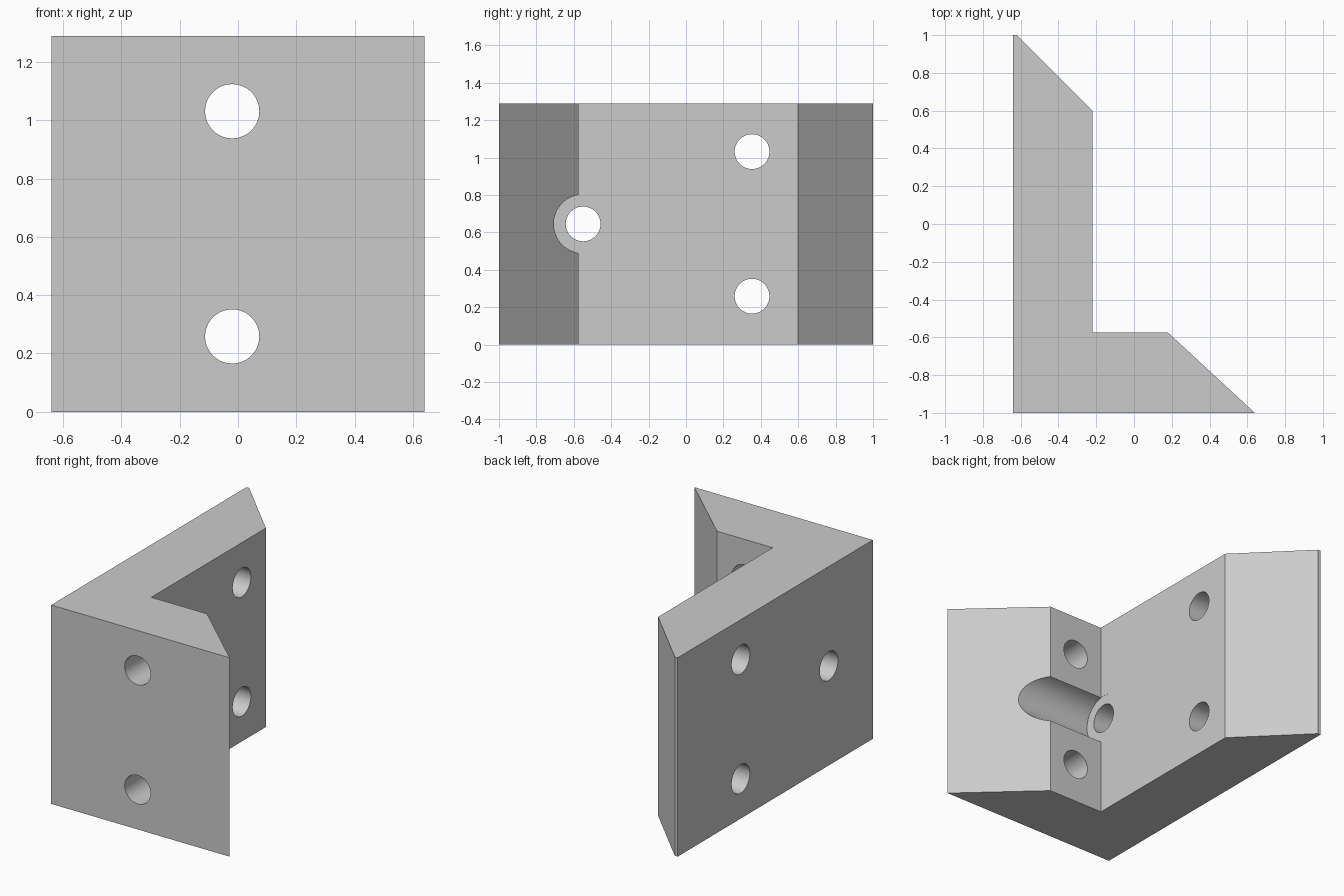
import bpy, bmesh, math
from mathutils import Matrix

if "Cube" in bpy.data.objects:
    bpy.data.objects.remove(bpy.data.objects["Cube"])

HEIGHT = 1.29
MID = HEIGHT / 2
PITCH = 0.3865      # screw hole offset from mid height
HOLE_R = 0.093

grey = bpy.data.materials.new("light grey")
grey.diffuse_color = (0.6, 0.6, 0.6, 1)
grey.use_nodes = True
grey.node_tree.nodes["Principled BSDF"].inputs["Base Color"].default_value = grey.diffuse_color

# Angled bracket body: L profile with bevelled ends, extruded upwards
profile = [(-0.64, -1), (0.64, -1), (0.18, -0.575), (-0.22, -0.575),
           (-0.22, 0.6), (-0.62, 1), (-0.64, 1)]
bm = bmesh.new()
base = bm.faces.new([bm.verts.new((x, y, 0)) for x, y in profile])
top = bmesh.ops.extrude_face_region(bm, geom=[base])["geom"]
bmesh.ops.translate(bm, vec=(0, 0, HEIGHT),
                    verts=[v for v in top if isinstance(v, bmesh.types.BMVert)])
bmesh.ops.recalc_face_normals(bm, faces=bm.faces)
mesh = bpy.data.meshes.new("bracket")
bm.to_mesh(mesh)
bm.free()
mesh.materials.append(grey)
bracket = bpy.data.objects.new("bracket", mesh)
bpy.context.collection.objects.link(bracket)


def drill(name, axis, start, end, centre, radius):
    """Cut a round hole along x or y between start and end."""
    bm = bmesh.new()
    bmesh.ops.create_cone(bm, cap_ends=True, segments=64, radius1=radius,
                          radius2=radius, depth=end - start)
    middle = (start + end) / 2
    if axis == "X":
        place = Matrix.Translation((middle, *centre)) @ Matrix.Rotation(math.pi / 2, 4, "Y")
    else:
        place = Matrix.Translation((centre[0], middle, centre[1])) @ Matrix.Rotation(math.pi / 2, 4, "X")
    bm.transform(place)
    me = bpy.data.meshes.new(name)
    bm.to_mesh(me)
    bm.free()
    me.materials.append(grey)
    cutter = bpy.data.objects.new(name, me)
    bpy.context.collection.objects.link(cutter)
    cutter.hide_render = True
    cutter.hide_viewport = True
    mod = bracket.modifiers.new(name, "BOOLEAN")
    mod.operation = "DIFFERENCE"
    mod.solver = "EXACT"
    mod.object = cutter


# Screw holes, upper and lower, through the front flange and the long plate
for label, z in (("lower", MID - PITCH), ("upper", MID + PITCH)):
    drill(label + "_front_hole", "Y", -1.2, -0.4, (-0.02, z), HOLE_R)
    drill(label + "_side_hole", "X", -0.8, 0.1, (0.353, z), HOLE_R)

# Middle hole with a wide tool channel through the front flange
drill("tool_channel", "X", -0.2205, 0.9, (-0.55, MID), 0.157)
drill("middle_side_hole", "X", -0.8, 0.1, (-0.55, MID), HOLE_R)

# Smooth hole walls, crisp edges
bpy.context.view_layer.objects.active = bracket
bracket.select_set(True)
for mod in list(bracket.modifiers):
    bpy.ops.object.modifier_apply(modifier=mod.name)
bpy.ops.object.shade_smooth_by_angle(angle=math.radians(30))
